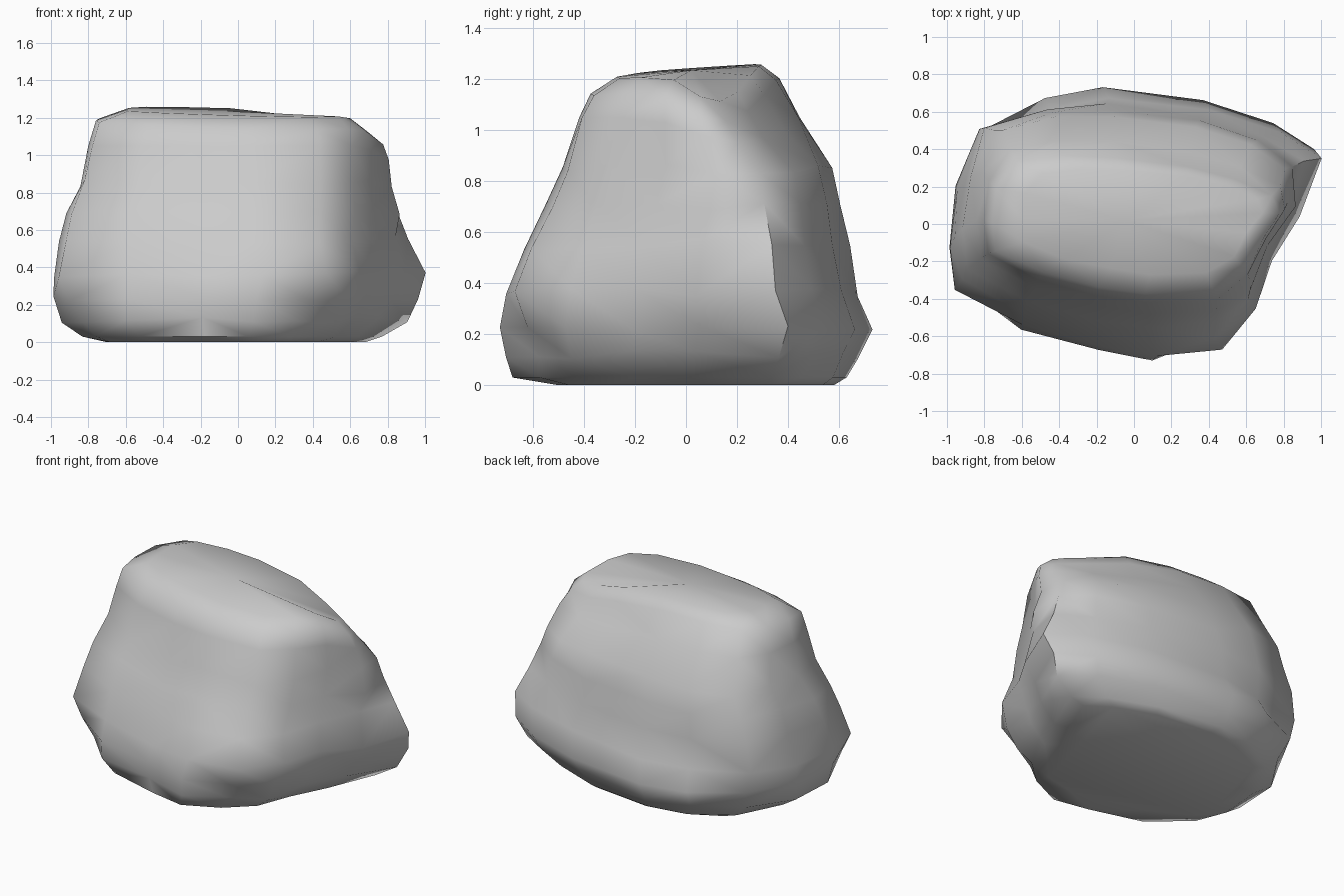
import bpy, bmesh, math, random
from mathutils import Vector

random.seed(4)
cube = bpy.data.objects.get("Cube")
if cube:
    bpy.data.objects.remove(cube, do_unlink=True)

# Stone colour
stone = bpy.data.materials.new("stone_grey")
stone.use_nodes = True
grey = (0.6, 0.6, 0.6, 1)
stone.diffuse_color = grey
bsdf = next(n for n in stone.node_tree.nodes if n.type == 'BSDF_PRINCIPLED')
bsdf.inputs["Base Color"].default_value = grey

# Plan outlines of the wide foot and the narrow crown, corner for corner
foot = [(-1, -.13), (-.97, -.37), (-.6, -.57), (-.17, -.68), (.12, -.73), (.43, -.68),
        (.62, -.47), (.7, -.2), (.84, .05), (1, .4), (.78, .54), (.4, .67),
        (-.15, .73), (-.47, .68), (-.82, .53), (-.95, .2)]
crown = [(-.78, .05), (-.76, -.12), (-.5, -.25), (-.2, -.33), (.05, -.37), (.42, -.36),
         (.59, -.23), (.68, -.05), (.77, .1), (.74, .21), (.54, .31), (.28, .38),
         (-.1, .43), (-.4, .45), (-.65, .41), (-.75, .25)]

# Level heights with the reach of the rock: left, right, front, back
levels = [(0, -.7, .68, -.5, .58), (.03, -.85, .77, -.68, .63), (.12, -.97, .91, -.71, .68),
          (.23, -1, .96, -.73, .73), (.36, -.99, 1.01, -.70, .67), (.55, -.95, .91, -.63, .64),
          (.7, -.91, .89, -.56, .61), (.85, -.85, .84, -.49, .58), (1.05, -.8, .8, -.42, .45),
          (1.17, -.76, .77, -.37, .37), (1.23, -.6, .68, -.27, .3)]

# Hollows (inward depth) and knobs (negative depth): centre, radius, depth
dents = [((.92, .33, .75), .22, .07), ((.83, .07, .66), .2, -.04),
         ((.5, -.42, .82), .16, .02), ((.45, -.68, .08), .3, .14),
         ((.43, -.65, .42), .2, -.03), ((-.97, -.37, .08), .3, .15),
         ((-.82, .54, .08), .28, .09), ((-.8, .5, .45), .2, -.03),
         ((.1, .65, .6), .25, .04), ((-.45, .62, .4), .25, .03)]


def fit(points, x0, x1, y0, y1):
    """Stretch an outline to the given reach."""
    xs, ys = zip(*points)
    sx = (x1 - x0) / (max(xs) - min(xs))
    sy = (y1 - y0) / (max(ys) - min(ys))
    return [(x0 + (x - min(xs)) * sx, y0 + (y - min(ys)) * sy) for x, y in points]


def ring(bm, level):
    """One level of the rock, blended between foot and crown."""
    z, *reach = level
    t = min(1, max(0, (z - .2) / .9))
    plan = [(a[0] + (b[0] - a[0]) * t, a[1] + (b[1] - a[1]) * t) for a, b in zip(foot, crown)]
    verts = []
    for x, y in fit(plan, *reach):
        p = Vector((x, y, z))
        # Crown tilts forward and slumps at its back left corner
        if z > 1.1:
            p.z += .07 * y - .02 * x
        p.z -= .33 * max(0, x + 1.2 * y - .5) * max(0, (z - .85) / .35)
        inward = Vector((-x, -y, 0)).normalized()
        for centre, radius, depth in dents:
            near = max(0, 1 - (p - Vector(centre)).length / radius)
            p += inward * depth * near
        if z > .1:
            p += inward * random.uniform(-.008, .008)
            if z < 1:
                p.z += random.uniform(-.02, .02)
        verts.append(bm.verts.new(p))
    return verts


# Rock body
bm = bmesh.new()
rings = [ring(bm, level) for level in levels]
count = len(foot)
for low, high in zip(rings, rings[1:]):
    for i in range(count):
        j = (i + 1) % count
        bm.faces.new((low[i], low[j], high[j], high[i]))
bm.faces.new(list(reversed(rings[0])))

# Gently crowned top
peak = bm.verts.new((-.05, .02, 1.235))
for i in range(count):
    bm.faces.new((rings[-1][i], rings[-1][(i + 1) % count], peak))
bmesh.ops.triangulate(bm, faces=[f for f in bm.faces if len(f.verts) == 4],
                      quad_method='SHORT_EDGE')
bmesh.ops.recalc_face_normals(bm, faces=bm.faces)

mesh = bpy.data.meshes.new("boulder")
bm.to_mesh(mesh)
bm.free()
mesh.materials.append(stone)
boulder = bpy.data.objects.new("boulder", mesh)
bpy.context.scene.collection.objects.link(boulder)

# Smooth shading, crisp only at sharp breaks
bpy.context.view_layer.objects.active = boulder
boulder.select_set(True)
bpy.ops.object.shade_smooth_by_angle(angle=math.radians(60))
